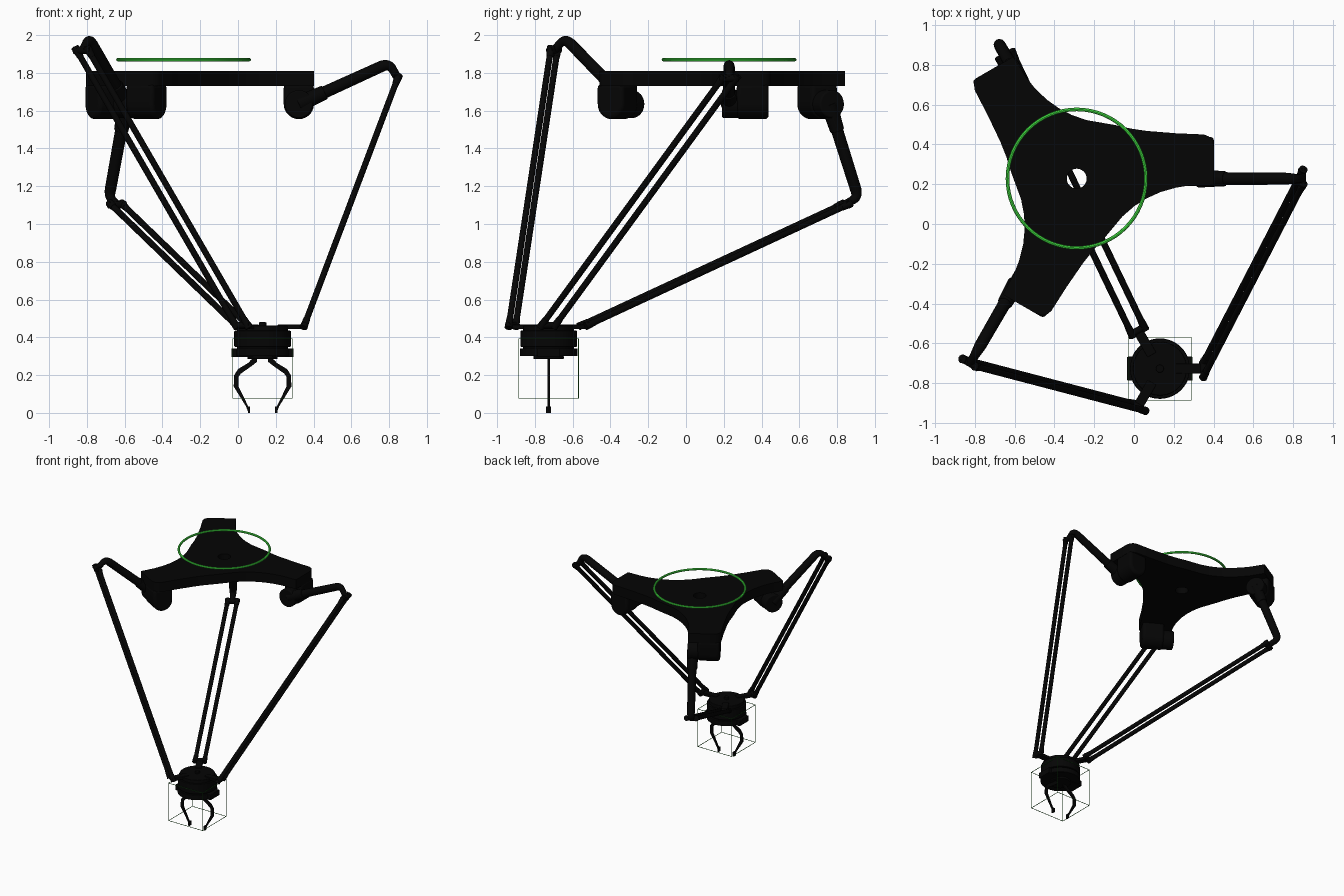
import bpy, bmesh, math
from mathutils import Vector, Matrix

if "Cube" in bpy.data.objects:
    bpy.data.objects.remove(bpy.data.objects["Cube"])

BASE = Vector((-0.288, 0.228, 0))
TOOL = Vector((0.13, -0.727, 0))


def mat(name, c):
    m = bpy.data.materials.new(name)
    m.diffuse_color = (*c, 1)
    m.use_nodes = True
    m.node_tree.nodes["Principled BSDF"].inputs["Base Color"].default_value = m.diffuse_color
    return m


BLACK = mat("black", (0.0015, 0.0015, 0.0015))
GREEN = mat("green", (0.06, 0.85, 0.06))
DARK = mat("dark_green", (0.02, 0.2, 0.02))


def finish(name, bm, m=BLACK, bevel=0):
    bmesh.ops.recalc_face_normals(bm, faces=bm.faces)
    me = bpy.data.meshes.new(name)
    bm.to_mesh(me)
    bm.free()
    me.materials.append(m)
    o = bpy.data.objects.new(name, me)
    bpy.context.collection.objects.link(o)
    bpy.ops.object.select_all(action='DESELECT')
    o.select_set(True)
    bpy.context.view_layer.objects.active = o
    bpy.ops.object.shade_smooth_by_angle(angle=math.radians(35))
    if bevel:
        b = o.modifiers.new("bevel", 'BEVEL')
        b.width, b.segments, b.limit_method = bevel, 3, 'ANGLE'
        b.angle_limit = math.radians(50)
    return o


def rod(name, a, b, r1, r2=None, bevel=0, seg=20):
    a, b = Vector(a), Vector(b)
    d = b - a
    bm = bmesh.new()
    M = Matrix.Translation((a + b) / 2) @ d.to_track_quat('Z', 'Y').to_matrix().to_4x4()
    bmesh.ops.create_cone(bm, cap_ends=True, segments=seg, radius1=r1,
                          radius2=r1 if r2 is None else r2, depth=d.length, matrix=M)
    return finish(name, bm, bevel=bevel)


def box(name, lo, hi, M=Matrix(), bevel=0):
    lo, hi = Vector(lo), Vector(hi)
    bm = bmesh.new()
    bmesh.ops.create_cube(bm, size=1, matrix=M @ Matrix.Translation((lo + hi) / 2)
                          @ Matrix.Diagonal((*(hi - lo), 1)))
    return finish(name, bm, bevel=bevel)


def prism(name, pts, vec, M=Matrix(), bevel=0):
    bm = bmesh.new()
    f = bm.faces.new([bm.verts.new(p) for p in pts])
    r = bmesh.ops.extrude_face_region(bm, geom=[f])
    bmesh.ops.translate(bm, vec=vec, verts=[v for v in r['geom'] if isinstance(v, bmesh.types.BMVert)])
    bm.transform(M)
    return finish(name, bm, bevel=bevel)


def torus(name, c, R, r, m):
    bm = bmesh.new()
    n, k = 64, 8
    g = [[bm.verts.new(c + Vector(((R + r * math.cos(q)) * math.cos(p), (R + r * math.cos(q)) * math.sin(p),
          r * math.sin(q)))) for q in (2 * math.pi * j / k for j in range(k))]
         for p in (2 * math.pi * i / n for i in range(n))]
    for i in range(n):
        for j in range(k):
            bm.faces.new((g[i][j], g[(i + 1) % n][j], g[(i + 1) % n][(j + 1) % k], g[i][(j + 1) % k]))
    return finish(name, bm, m)


def limb_frame(c, i):
    return Matrix.Translation(c) @ Matrix.Rotation(i * math.tau / 3, 4, 'Z')


# Three-armed base plate with a centre hole
arm = [(.23, -.19), (.29, -.138), (.35, -.1), (.42, -.068), (.5, -.045), (.57, -.034), (.69, -.03), (.69, .16),
       (.683, .19), (.665, .212), (.64, .222), (.5, .228), (.35, .24), (.27, .252), (.19, .27)]
outline = [limb_frame(BASE, i) @ Vector((u, v, 1.73)) for i in range(3) for u, v in arm]
hole = [BASE + Vector((.05 * math.cos(t), .05 * math.sin(t), 1.73)) for t in
        (math.tau * k / 32 for k in range(32))]
bm = bmesh.new()
edges = []
for loop in (outline, hole):
    vs = [bm.verts.new(p) for p in loop]
    edges += [bm.edges.new((vs[k - 1], vs[k])) for k in range(len(vs))]
bmesh.ops.triangle_fill(bm, edges=edges, use_beauty=True, normal=(0, 0, 1))
r = bmesh.ops.extrude_face_region(bm, geom=bm.faces[:])
bmesh.ops.translate(bm, vec=(0, 0, .08), verts=[v for v in r['geom'] if isinstance(v, bmesh.types.BMVert)])
finish("base_plate", bm)

# Status ring above the base
torus("status_ring", BASE + Vector((0, 0, 1.87)), .348, .009, GREEN)

# Limbs: motor, upper arm, elbow and a pair of parallel rods
HU, HZ = .61, 1.635
for i, ang in enumerate((24.5, -70, 41.6)):
    F, T = limb_frame(BASE, i), limb_frame(TOOL, i)
    n = f"_{i + 1}"
    prof = [(HU + .08, .04, 1.74), (HU - .08, .04, 1.74)] + [
        (HU + .08 * math.cos(t), .04, HZ + .08 * math.sin(t))
        for t in (math.pi * (1 + k / 14) for k in range(15))]
    prism("motor_housing" + n, prof, (0, .17, 0), F, .02)
    rod("motor_hub" + n, F @ Vector((HU, -.037, HZ)), F @ Vector((HU, .05, HZ)), .074, bevel=.008, seg=32)

    a, b = math.radians(ang), math.radians(ang - 85)
    d1 = Vector((math.cos(a), 0, math.sin(a)))
    d2 = Vector((math.cos(b), 0, math.sin(b)))
    hub = Vector((HU, 0, HZ))
    knee = hub + d1 * .525
    tip = knee + d2 * .093
    rod("arm_sleeve" + n, F @ hub, F @ (hub + d1 * .15), .045, .038, bevel=.004)
    p0, p2 = knee - d1 * .045, knee + d2 * .04
    path = [hub + d1 * .1] + [p0 * (1 - t) ** 2 + knee * 2 * t * (1 - t) + p2 * t * t
                              for t in (k / 8 for k in range(9))] + [tip]
    cu = bpy.data.curves.new("upper_arm" + n, 'CURVE')
    cu.dimensions, cu.bevel_depth, cu.bevel_resolution, cu.use_fill_caps = '3D', .031, 4, True
    s = cu.splines.new('POLY')
    s.points.add(len(path) - 1)
    for k, p in enumerate(path):
        s.points[k].co = (*(F @ p), 1)
        s.points[k].radius = 1.05 if k == 0 else 1 - .03 * k
    cu.materials.append(BLACK)
    o = bpy.data.objects.new("upper_arm" + n, cu)
    bpy.context.collection.objects.link(o)
    bpy.ops.object.select_all(action='DESELECT')
    o.select_set(True)
    bpy.context.view_layer.objects.active = o
    bpy.ops.object.convert(target='MESH')
    bpy.ops.object.shade_smooth_by_angle(angle=math.radians(35))

    foot = Vector((.222, 0, .465))
    side = Vector((0, .05, 0))
    rod("elbow_axle" + n, F @ (tip - side), F @ (tip + side), .02)
    rod("tool_axle" + n, T @ (foot - side), T @ (foot + side), .017)
    box("tool_bracket" + n, (.08, -.025, .443), (.21, .025, .468), T, .004)
    for s_ in (-1, 1):
        off = Vector((0, .036 * s_, 0))
        A, B = F @ (tip + off), T @ (foot + off)
        d = (B - A).normalized()
        rod(f"parallel_rod{n}_{s_}", A, B, .0165, seg=16)
        rod(f"upper_cup{n}_{s_}", A - d * .02, A + d * .04, .022, .018)
        rod(f"lower_cup{n}_{s_}", B + d * .018, B - d * .04, .021, .018)

# Tool platform: stacked discs
for name, z0, z1, rad in (("tool_top_plate", .43, .462, .135), ("tool_body", .35, .435, .15),
                          ("tool_neck", .335, .355, .135), ("tool_flange", .30, .342, .152),
                          ("tool_base", .285, .302, .08), ("tool_cap", .46, .48, .02)):
    rod(name, TOOL + Vector((0, 0, z0)), TOOL + Vector((0, 0, z1)), rad, bevel=.004, seg=40)
box("flange_tabs", (-.165, -.06, .295), (.165, .06, .342), Matrix.Translation(TOOL), .005)

# Gripper fingers, mirrored
outer = [(.03, .295), (.06, .282), (.075, .265), (.13, .232), (.15, .20), (.153, .14), (.088, .035), (.078, .01)]
inner = [(.068, .01), (.076, .035), (.128, .142), (.128, .19), (.115, .208), (.055, .25), (.03, .27)]
for s_, nm in ((-1, "left"), (1, "right")):
    M = Matrix.Translation(TOOL)
    prism(nm + "_finger", [(s_ * x, -.006, z) for x, z in outer + inner], (0, .012, 0), M)
    x0, x1 = sorted((s_ * .066, s_ * .078))
    box(nm + "_fingertip", (x0, -.013, 0), (x1, .013, .035), M)

# Thin wire cube around the gripper
C = TOOL + Vector((0, 0, .235))
h, w = .158, .0015
bm = bmesh.new()
for ax in range(3):
    for p in (-h, h):
        for q in (-h, h):
            c, sz = [0] * 3, [2 * w] * 3
            sz[ax] = 2 * h + 2 * w
            c[(ax + 1) % 3], c[(ax + 2) % 3] = p, q
            bmesh.ops.create_cube(bm, size=1, matrix=Matrix.Translation(C + Vector(c)) @ Matrix.Diagonal((*sz, 1)))
finish("gripper_bounds", bm, DARK)
